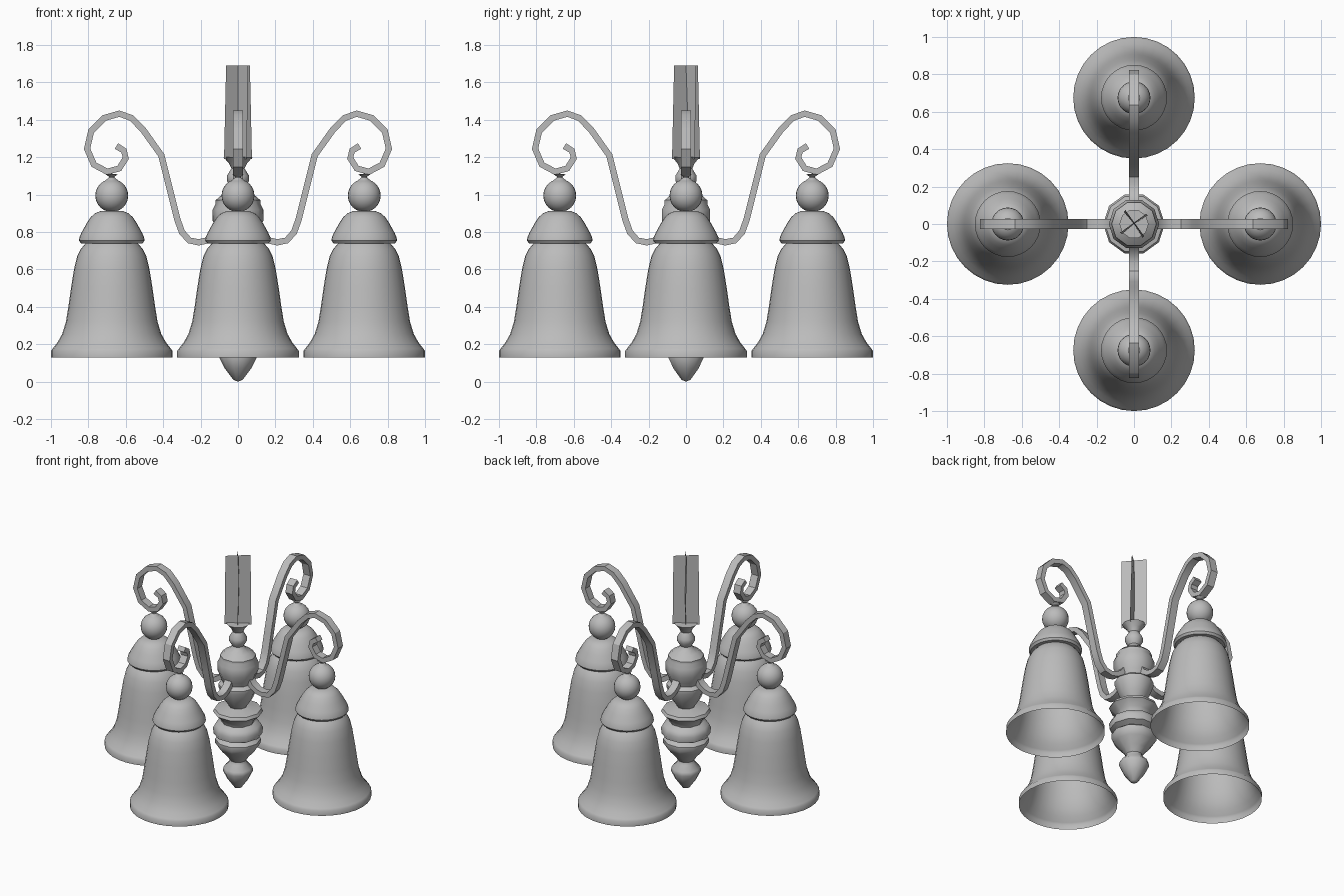
import bpy, bmesh, math
from mathutils import Vector, Matrix

cube = bpy.data.objects.get("Cube")
if cube:
    bpy.data.objects.remove(cube, do_unlink=True)

grey = bpy.data.materials.new("plain_grey")
grey.use_nodes = True
grey.diffuse_color = (0.5, 0.5, 0.5, 1)
grey.node_tree.nodes["Principled BSDF"].inputs["Base Color"].default_value = (0.5, 0.5, 0.5, 1)


def finish(bm, name, angle):
    """Turn a bmesh into a smooth shaded mesh with sharp edges above the angle."""
    bmesh.ops.remove_doubles(bm, verts=bm.verts, dist=0.0005)
    bmesh.ops.recalc_face_normals(bm, faces=bm.faces)
    mesh = bpy.data.meshes.new(name)
    bm.to_mesh(mesh)
    bm.free()
    mesh.materials.append(grey)
    for p in mesh.polygons:
        p.use_smooth = True
    mesh.set_sharp_from_angle(angle=math.radians(angle))
    return mesh


def lathe(name, profile, sides, angle=40):
    """Spin a (radius, height) profile about the z axis."""
    bm = bmesh.new()
    vs = [bm.verts.new((r, 0, z)) for r, z in profile]
    es = [bm.edges.new(pair) for pair in zip(vs, vs[1:])]
    bmesh.ops.spin(bm, geom=vs + es, cent=(0, 0, 0), axis=(0, 0, 1),
                   angle=math.tau, steps=sides)
    return finish(bm, name, angle)


def ribbon(name, path, width, thick):
    """Sweep a rectangle along a path in the xz plane."""
    bm = bmesh.new()
    pts = [Vector((x, 0, z)) for x, z in path]
    rings = []
    for i, p in enumerate(pts):
        along = (pts[min(i + 1, len(pts) - 1)] - pts[max(i - 1, 0)]).normalized()
        out = Vector((-along.z, 0, along.x)) * thick / 2
        side = Vector((0, width / 2, 0))
        rings.append([bm.verts.new(p + v) for v in
                      (out + side, out - side, -out - side, -out + side)])
    for a, b in zip(rings, rings[1:]):
        for k in range(4):
            n = (k + 1) % 4
            bm.faces.new((a[k], a[n], b[n], b[k]))
    bm.faces.new(rings[0])
    bm.faces.new(rings[-1])
    return finish(bm, name, 30)


def place(mesh, name, matrix=Matrix()):
    ob = bpy.data.objects.new(name, mesh)
    ob.matrix_world = matrix
    bpy.context.collection.objects.link(ob)
    return ob


# Turned central column, from bottom tip to top cup
column = lathe("column", [
    (0, 0), (.025, .01), (.07, .07), (.1, .13), (.095, .155), (.06, .19),
    (.055, .21), (.085, .25), (.13, .3), (.15, .33), (.15, .36), (.12, .38),
    (.16, .4), (.165, .44), (.15, .47), (.11, .49), (.12, .52), (.165, .56),
    (.155, .58), (.06, .6), (.1, .66), (.13, .74), (.13, .76), (.105, .78),
    (.115, .81), (.135, .86), (.135, .92), (.12, .95), (.12, .97), (.085, 1),
    (.05, 1.02), (.04, 1.04), (.058, 1.07), (.06, 1.1), (.035, 1.14),
    (.05, 1.17), (.078, 1.2), (0, 1.2)], 10)
place(column, "central_column")

# Hanging stem: two crossed, slightly twisted sheets
for name, turn in (("stem_sheet_a", 36), ("stem_sheet_b", -54)):
    bm = bmesh.new()
    corners = []
    for z, half, twist in ((1.19, .088, -4), (1.69, .083, 4)):
        a = math.radians(turn + twist)
        d = Vector((math.cos(a), math.sin(a), 0)) * half
        ends = [bm.verts.new(Vector((0, 0, z)) + s * d) for s in (-1, 1)]
        corners += ends if not corners else ends[::-1]
    bm.faces.new(corners)
    place(finish(bm, name, 30), name)

# Parts shared by the four lamps
arm = ribbon("arm", [
    (.09, .83), (.12, .785), (.165, .755), (.21, .745), (.26, .755), (.3, .8),
    (.325, .87), (.355, .99), (.41, 1.21), (.51, 1.35), (.57, 1.41), (.635, 1.433),
    (.715, 1.41), (.785, 1.34), (.807, 1.245), (.77, 1.16), (.7, 1.123),
    (.635, 1.14), (.6, 1.195), (.61, 1.235), (.65, 1.26)], .055, .034)
shade = lathe("shade", [
    (.325, .13), (.325, .165), (.315, .178), (.29, .21), (.265, .255),
    (.245, .32), (.232, .4), (.218, .5), (.202, .6), (.185, .67), (.165, .71),
    (.135, .745), (.1, .77)], 32)
cap = lathe("shade_cap", [
    (.13, .74), (.165, .74), (.176, .755), (.172, .775), (.16, .8), (.135, .845),
    (.112, .88), (.09, .9), (.06, .912), (0, .915)], 32)
ball = lathe("ball", [
    (.088 * math.sin(math.pi * i / 12), .995 - .088 * math.cos(math.pi * i / 12))
    for i in range(13)], 24)
finial = lathe("finial", [
    (.035, 1.075), (.015, 1.092), (.015, 1.096), (.032, 1.108), (0, 1.112)], 12)

# Four lamps around the column
for i, where in enumerate(("left", "back", "right", "front")):
    spin = Matrix.Rotation(i * math.pi / 2, 4, "Z")
    place(arm, where + "_arm", spin)
    out = spin @ Matrix.Translation((.675, 0, 0))
    for mesh in (shade, cap, ball, finial):
        place(mesh, where + "_" + mesh.name, out)
